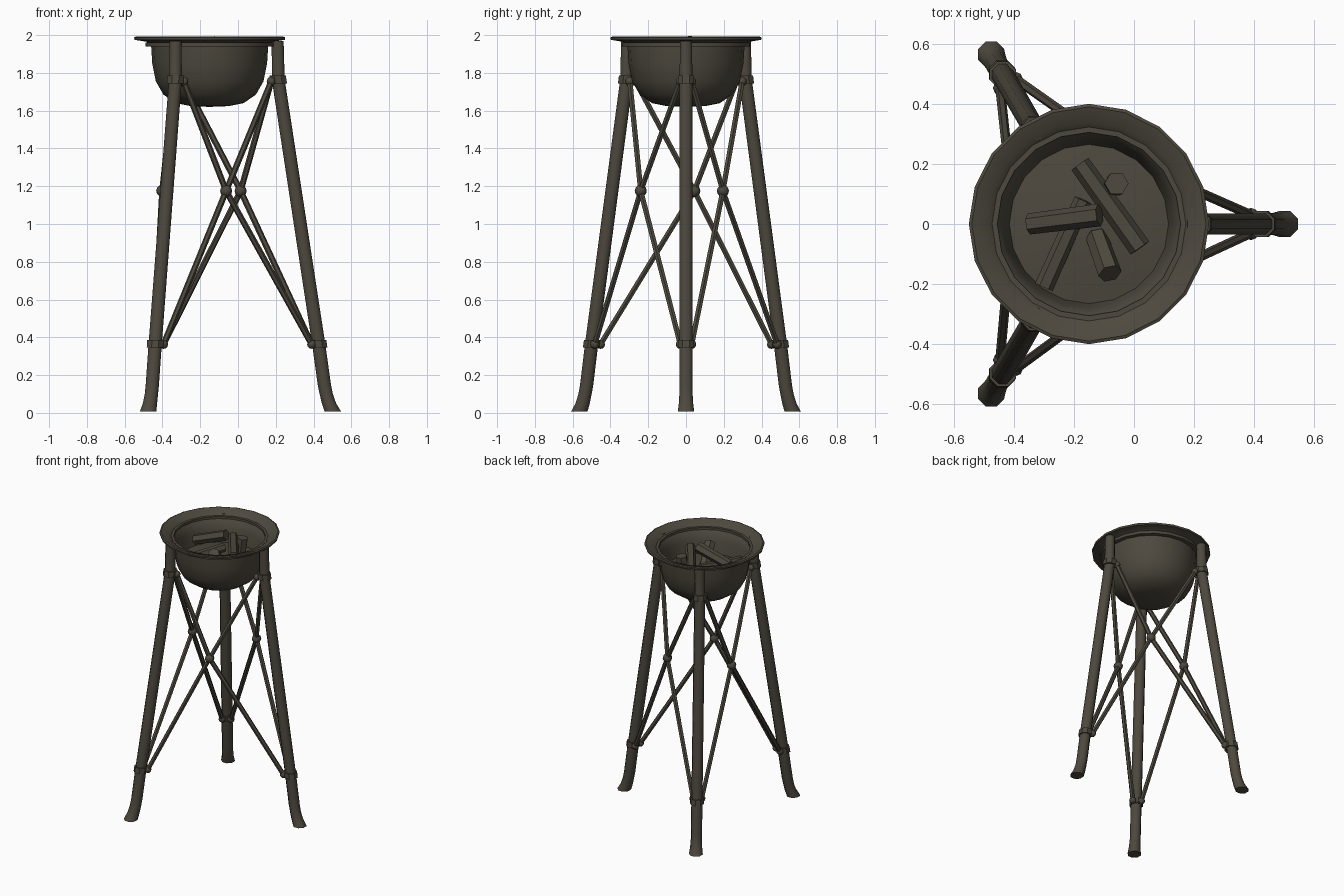
import bpy, bmesh, math
from mathutils import Vector

if "Cube" in bpy.data.objects:
    bpy.data.objects.remove(bpy.data.objects["Cube"])

C = Vector((-0.15, 0, 0))          # centre axis of bowl and tripod
mat = bpy.data.materials.new("dark iron")
mat.diffuse_color = (0.075, 0.066, 0.048, 1)
mat.use_nodes = True
mat.node_tree.nodes["Principled BSDF"].inputs["Base Color"].default_value = mat.diffuse_color


def finish(name, bm, angle=40):
    bmesh.ops.recalc_face_normals(bm, faces=bm.faces)
    me = bpy.data.meshes.new(name)
    bm.to_mesh(me)
    bm.free()
    me.materials.append(mat)
    ob = bpy.data.objects.new(name, me)
    bpy.context.collection.objects.link(ob)
    bpy.ops.object.select_all(action='DESELECT')
    ob.select_set(True)
    bpy.context.view_layer.objects.active = ob
    bpy.ops.object.shade_smooth_by_angle(angle=math.radians(angle))
    return ob


def tube(name, pts, radii, sides=8, axis=None, angle=50):
    """Capped sweep; axis fixes the section normal (else local tangent)."""
    pts = [Vector(p) for p in pts]
    bm = bmesh.new()
    rings = []
    for i, p in enumerate(pts):
        t = axis or (pts[min(i + 1, len(pts) - 1)] - pts[max(i - 1, 0)]).normalized()
        ref = Vector((1, 0, 0)) if abs(t.x) < 0.8 else Vector((0, 1, 0))
        u = t.cross(ref).normalized()
        v = t.cross(u)
        rings.append([bm.verts.new(p + radii[i] * (math.cos(a) * u + math.sin(a) * v))
                      for a in (math.tau * (k + 0.5) / sides for k in range(sides))])
    for a, b in zip(rings, rings[1:]):
        for k in range(sides):
            bm.faces.new((a[k], a[(k + 1) % sides], b[(k + 1) % sides], b[k]))
    bm.faces.new(rings[0])
    bm.faces.new(rings[-1])
    return finish(name, bm, angle)


def lathe(name, profile, sides=20, angle=40):
    """Revolve (radius, z) points round the bowl axis."""
    bm = bmesh.new()
    vs = [bm.verts.new((C.x + r, 0, z)) for r, z in profile]
    es = [bm.edges.new(e) for e in zip(vs, vs[1:])]
    bmesh.ops.spin(bm, geom=vs + es, cent=C, axis=(0, 0, 1), angle=math.tau,
                   steps=sides, use_merge=True)
    bmesh.ops.remove_doubles(bm, verts=bm.verts, dist=1e-4)
    return finish(name, bm, angle)


def ball(name, p, r):
    bm = bmesh.new()
    bmesh.ops.create_uvsphere(bm, u_segments=8, v_segments=6, radius=r)
    bmesh.ops.translate(bm, verts=bm.verts, vec=p)
    finish(name, bm, 60)


def polar(r, deg, z, tang=0.0):
    a = math.radians(deg)
    return C + Vector((r * math.cos(a) - tang * math.sin(a),
                       r * math.sin(a) + tang * math.cos(a), z))


# bowl with flared rim
lathe("bowl", [(0, 1.62), (0.10, 1.624), (0.18, 1.64), (0.245, 1.685), (0.285, 1.755),
               (0.304, 1.85), (0.31, 1.945), (0.335, 1.965), (0.398, 1.975), (0.40, 1.988),
               (0.39, 1.992), (0.34, 1.975), (0.30, 1.94), (0.28, 1.88), (0.265, 1.79)])
lathe("bowl_band", [(0.305, 1.94), (0.34, 1.94), (0.34, 1.96), (0.305, 1.96), (0.305, 1.94)])
lathe("ash_bed", [(0, 1.815), (0.15, 1.808), (0.268, 1.79)])

# charred logs inside the bowl
logs = [((-0.18, 0.20, 1.87), (0.02, -0.08, 1.88), 0.038),
        ((-0.35, 0.0, 1.88), (-0.115, 0.03, 1.963), 0.038),
        ((-0.07, 0.125, 1.78), (-0.058, 0.135, 1.92), 0.04),
        ((-0.125, -0.04, 1.80), (-0.08, -0.165, 1.91), 0.04),
        ((-0.17, 0.08, 1.84), (-0.30, -0.21, 1.82), 0.032)]
for i, (a, b, r) in enumerate(logs):
    tube(f"log_{i + 1}", [a, b], [r * 0.92, r], 6, angle=30)

# legs, collars and cross braces
UP = Vector((0, 0, 1))
LOW, HIGH, KNOT = 0.365, 1.765, 1.175
for i in range(3):
    d = 120 * i
    tube(f"leg_{i + 1}",
         [polar(r, d, z) for r, z in ((0.652, 0.008), (0.632, 0.05), (0.617, 0.10), (0.607, 0.15),
                                      (0.577, LOW), (0.363, HIGH), (0.36, 1.97))],
         [0.047, 0.041, 0.038, 0.038, 0.038, 0.037, 0.034], 8, UP)
    for nm, z, r in (("lower", LOW, 0.577), ("upper", HIGH, 0.363)):
        tube(f"{nm}_collar_{i + 1}",
             [polar(r + 0.003, d, z - 0.02), polar(r - 0.003, d, z + 0.02)],
             [0.047, 0.047], 8, UP, 30)
    # bent braces meet at an off-centre knob between neighbouring legs
    knot = polar(0.255, d + 50, KNOT)
    ball(f"brace_knob_{i + 1}", knot, 0.032)
    for side, leg in ((1, d), (-1, d + 120)):
        for nm, z, r in (("lower", LOW - 0.002, 0.577), ("upper", HIGH - 0.01, 0.363)):
            end = polar(r - 0.037, leg, z, side * 0.03)
            tube(f"{nm}_brace_{i + 1}", [knot, end], [0.016, 0.016], 6)
            ball(f"{nm}_brace_end_{i + 1}", end, 0.024)
